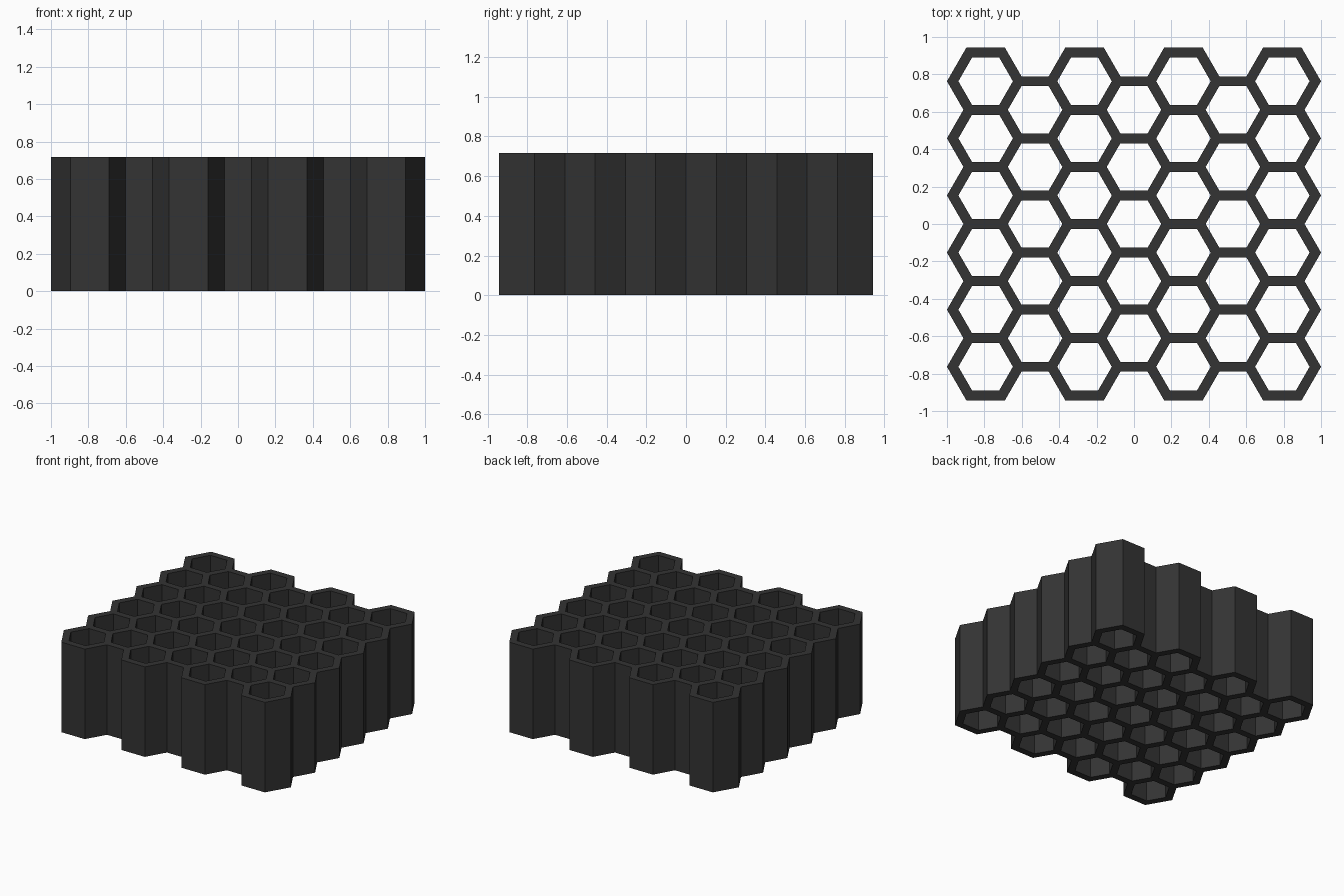
import bpy, bmesh
from math import sin, cos, pi, sqrt
from mathutils import Vector

if "Cube" in bpy.data.objects:
    bpy.data.objects.remove(bpy.data.objects["Cube"])

PITCH = 0.3053    # centre distance between touching cells
WALL = 0.053      # thickness of every wall
HEIGHT = 0.717
R_MID = PITCH / sqrt(3)                    # hexagon along the wall centre lines
R_IN = (PITCH - WALL) / sqrt(3)            # hexagonal hole

dark = bpy.data.materials.new("charcoal")
dark.diffuse_color = (0.033, 0.033, 0.033, 1)
dark.use_nodes = True
dark.node_tree.nodes["Principled BSDF"].inputs["Base Color"].default_value = dark.diffuse_color

bm = bmesh.new()


def hexagon(x, y, r):
    return [bm.verts.new((x + r * cos(k * pi / 3), y + r * sin(k * pi / 3), 0)) for k in range(6)]


# Flat rings: columns alternate between six and five cells
for col in range(7):
    count = 6 - col % 2
    x = (col - 3) * PITCH * sqrt(3) / 2
    for row in range(count):
        y = (row - (count - 1) / 2) * PITCH
        outer, inner = hexagon(x, y, R_MID), hexagon(x, y, R_IN)
        for k in range(6):
            j = (k + 1) % 6
            bm.faces.new((outer[k], outer[j], inner[j], inner[k]))
bmesh.ops.remove_doubles(bm, verts=bm.verts[:], dist=0.002)

# Widen the outer rim by half a wall, with mitred corners
normals = {}
for e in bm.edges:
    if not e.is_boundary:
        continue
    f = e.link_faces[0]
    d = (e.verts[1].co - e.verts[0].co).normalized()
    n = Vector((d.y, -d.x, 0))
    mid = (e.verts[0].co + e.verts[1].co) / 2
    if n.dot(f.calc_center_median() - mid) > 0:
        n = -n
    # hole edges are shorter than rim edges
    if e.calc_length() > (R_MID + R_IN) / 2:
        for v in e.verts:
            normals.setdefault(v, []).append(n)
for v, (a, b) in normals.items():
    v.co += (a + b) / (1 + a.dot(b)) * WALL / 2

# Raise the flat lattice into a block
top = bmesh.ops.extrude_face_region(bm, geom=bm.faces[:], use_keep_orig=True)
for g in top["geom"]:
    if isinstance(g, bmesh.types.BMVert):
        g.co.z = HEIGHT
bmesh.ops.recalc_face_normals(bm, faces=bm.faces[:])

mesh = bpy.data.meshes.new("honeycomb_block")
bm.to_mesh(mesh)
bm.free()
mesh.materials.append(dark)
bpy.context.collection.objects.link(bpy.data.objects.new("honeycomb_block", mesh))
